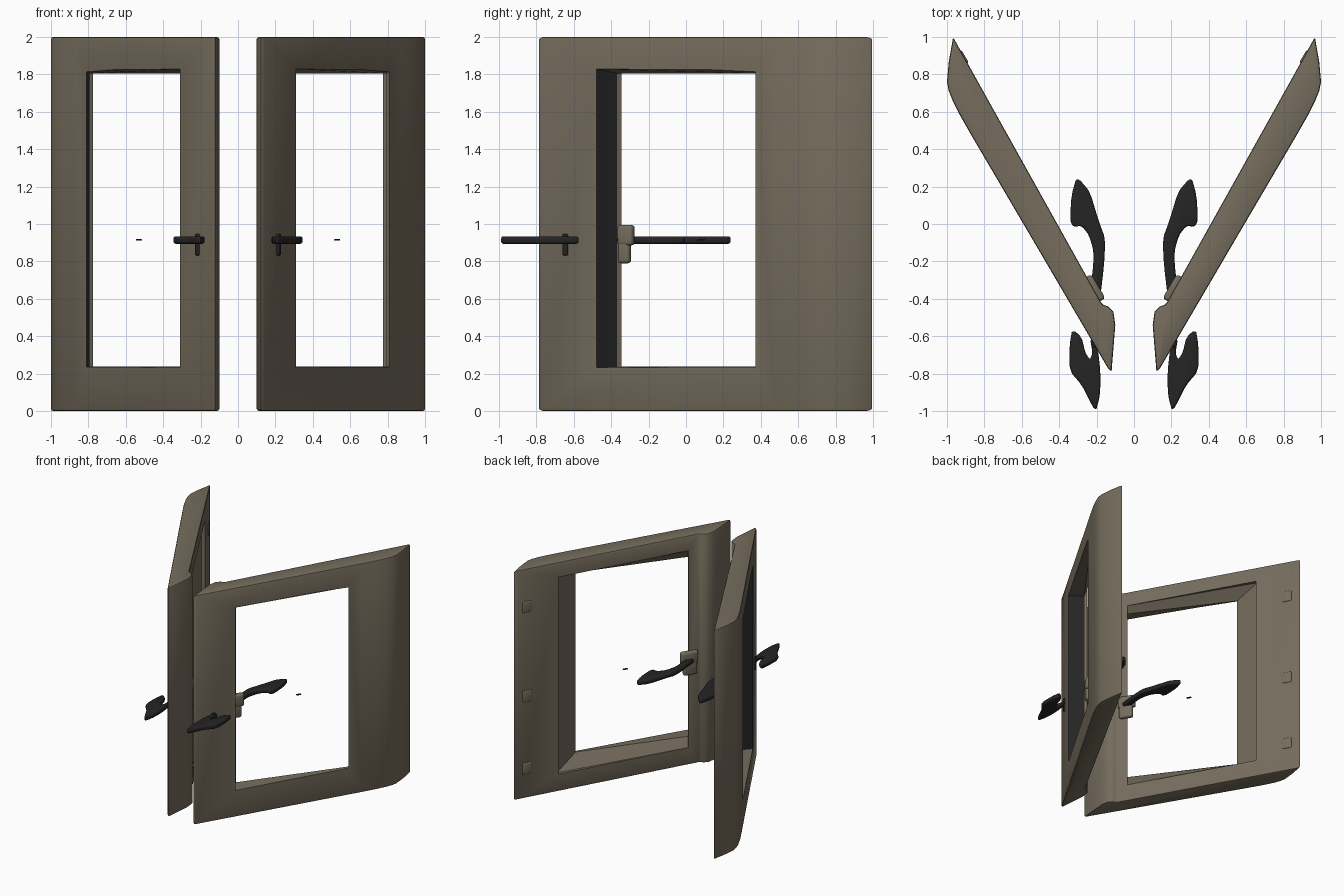
import bpy
import bmesh
import math

if "Cube" in bpy.data.objects:
    bpy.data.objects.remove(bpy.data.objects["Cube"], do_unlink=True)


def make_material(name, colour):
    mat = bpy.data.materials.new(name)
    mat.use_nodes = True
    mat.diffuse_color = (*colour, 1)
    mat.node_tree.nodes["Principled BSDF"].inputs["Base Color"].default_value = (*colour, 1)
    return mat


PAINT = make_material("drab_paint", (0.178, 0.15, 0.108))
BLACK = make_material("black_rubber", (0.018, 0.018, 0.018))


def add_object(name, bm, materials):
    bmesh.ops.recalc_face_normals(bm, faces=bm.faces)
    mesh = bpy.data.meshes.new(name)
    bm.to_mesh(mesh)
    bm.free()
    ob = bpy.data.objects.new(name, mesh)
    bpy.context.collection.objects.link(ob)
    for mat in materials:
        mesh.materials.append(mat)
    return ob


def extrude_plan(name, plan, z0, z1, materials):
    """Raise a closed plan outline from z0 to z1."""
    bm = bmesh.new()
    face = bm.faces.new([bm.verts.new((x, y, z0)) for x, y in plan])
    new = bmesh.ops.extrude_face_region(bm, geom=[face])["geom"]
    bmesh.ops.translate(bm, vec=(0, 0, z1 - z0),
                        verts=[v for v in new if isinstance(v, bmesh.types.BMVert)])
    return add_object(name, bm, materials)


def round_plan(plan):
    """Cut the corners of a closed outline."""
    out = []
    for (ax, ay), (bx, by) in zip(plan, plan[1:] + plan[:1]):
        out += [(ax + (bx - ax) * t, ay + (by - ay) * t) for t in (0.2, 0.8)]
    return out


def add_bevel(ob, width, segments=2, angle=40):
    mod = ob.modifiers.new("Bevel", "BEVEL")
    mod.width = width
    mod.segments = segments
    mod.limit_method = "ANGLE"
    mod.angle_limit = math.radians(angle)
    return mod


def finish(ob):
    """Mirror to the other side, apply everything and shade."""
    ob.modifiers.new("Mirror", "MIRROR").use_mirror_merge = False
    bpy.ops.object.select_all(action="DESELECT")
    ob.select_set(True)
    bpy.context.view_layer.objects.active = ob
    for mod in list(ob.modifiers):
        bpy.ops.object.modifier_apply(modifier=mod.name)
    bpy.ops.object.shade_smooth_by_angle(angle=math.radians(35))


# Door panels: slanted plan with wedge-shaped ends
door_plan = [(0.12, -0.79), (0.14, -0.77), (0.55, -0.07), (0.87, 0.475), (0.93, 0.58),
             (0.97, 0.66), (0.99, 0.71), (1.0, 0.76), (0.99, 0.87), (0.967, 1.0),
             (0.94, 0.95), (0.17, -0.43), (0.14, -0.44), (0.11, -0.47), (0.1, -0.54)]
doors = extrude_plan("door_panels", door_plan, 0, 2, [PAINT, BLACK])
add_bevel(doors, 0.014)

# Window cutter: a lip with black side jambs, then a flare to the inner face
# Each station: near jamb, far jamb, sill height, head height
stations = [((0.335, -0.512), (0.846, 0.325), 0.23, 1.835),
            ((0.23, -0.368), (0.793, 0.39), 0.238, 1.805),
            ((0.22, -0.345), (0.80, 0.64), 0.15, 1.87),
            ((0.177, -0.32), (0.757, 0.665), 0.15, 1.87)]
bm = bmesh.new()
rings = [[bm.verts.new((*p, z)) for p, z in ((a, lo), (b, lo), (b, hi), (a, hi))]
         for a, b, lo, hi in stations]
bm.faces.new(rings[0])
bm.faces.new(rings[-1])
for level, (r, s) in enumerate(zip(rings, rings[1:])):
    for i in range(4):
        j = (i + 1) % 4
        wall = bm.faces.new((r[i], r[j], s[j], s[i]))
        wall.material_index = 1 if level == 0 and i % 2 else 0
cutter = add_object("window_cutter", bm, [PAINT, BLACK])
cutter.hide_render = True

cut = doors.modifiers.new("Window", "BOOLEAN")
cut.operation = "DIFFERENCE"
cut.solver = "EXACT"
cut.object = cutter
finish(doors)
bpy.data.objects.remove(cutter, do_unlink=True)

# The left door has no black seal on its far jamb
for poly in doors.data.polygons:
    if poly.center.x > 0.6:
        poly.material_index = 0

# Inner and outer handles: thin rounded blades with a neck into the door
inner_plan = [(0.308, 0.25), (0.335, 0.15), (0.342, 0.02), (0.325, -0.015), (0.28, -0.01),
              (0.24, -0.06), (0.215, -0.15), (0.22, -0.25), (0.24, -0.37), (0.18, -0.39),
              (0.16, -0.22), (0.153, -0.08), (0.19, 0.02), (0.235, 0.17), (0.275, 0.22)]
outer_plan = [(0.205, -1.005), (0.24, -0.94), (0.28, -0.86), (0.345, -0.785), (0.345, -0.65),
              (0.33, -0.56), (0.28, -0.605), (0.26, -0.69), (0.235, -0.725), (0.222, -0.69),
              (0.235, -0.61), (0.2, -0.61), (0.178, -0.8), (0.182, -0.92)]
for name, plan in (("inner_handles", inner_plan), ("outer_handles", outer_plan)):
    handle = extrude_plan(name, round_plan(plan), 0.894, 0.934, [BLACK])
    add_bevel(handle, 0.013, 3, 70).use_clamp_overlap = False
    finish(handle)


def door_block(name, x, y, z, along, depth, height, mat, bevel):
    """A rounded block lying along the slanted door."""
    dx, dy = 0.507, 0.862
    corners = [(x + u * along / 2 * dx - v * depth / 2 * dy,
                y + u * along / 2 * dy + v * depth / 2 * dx)
               for u, v in ((-1, -1), (1, -1), (1, 1), (-1, 1))]
    block = extrude_plan(name, corners, z - height / 2, z + height / 2, [mat])
    add_bevel(block, bevel, 3)
    finish(block)


# Handle mounts (wide top, narrow foot), lock stems and hinges
door_block("inner_handle_mounts", 0.212, -0.345, 0.94, 0.15, 0.05, 0.11, PAINT, 0.018)
door_block("inner_mount_feet", 0.208, -0.35, 0.86, 0.12, 0.045, 0.14, PAINT, 0.018)
door_block("outer_lock_stems", 0.215, -0.645, 0.89, 0.03, 0.02, 0.115, BLACK, 0.006)
for i, z in enumerate((0.26, 0.89, 1.67)):
    door_block(f"hinges_{i + 1}", 0.925, 0.885, z, 0.08, 0.05, 0.1, PAINT, 0.01)

# Tiny latch pins in the window openings
door_block("latch_pins", 0.53, 0.08, 0.915, 0.04, 0.015, 0.008, BLACK, 0.002)
